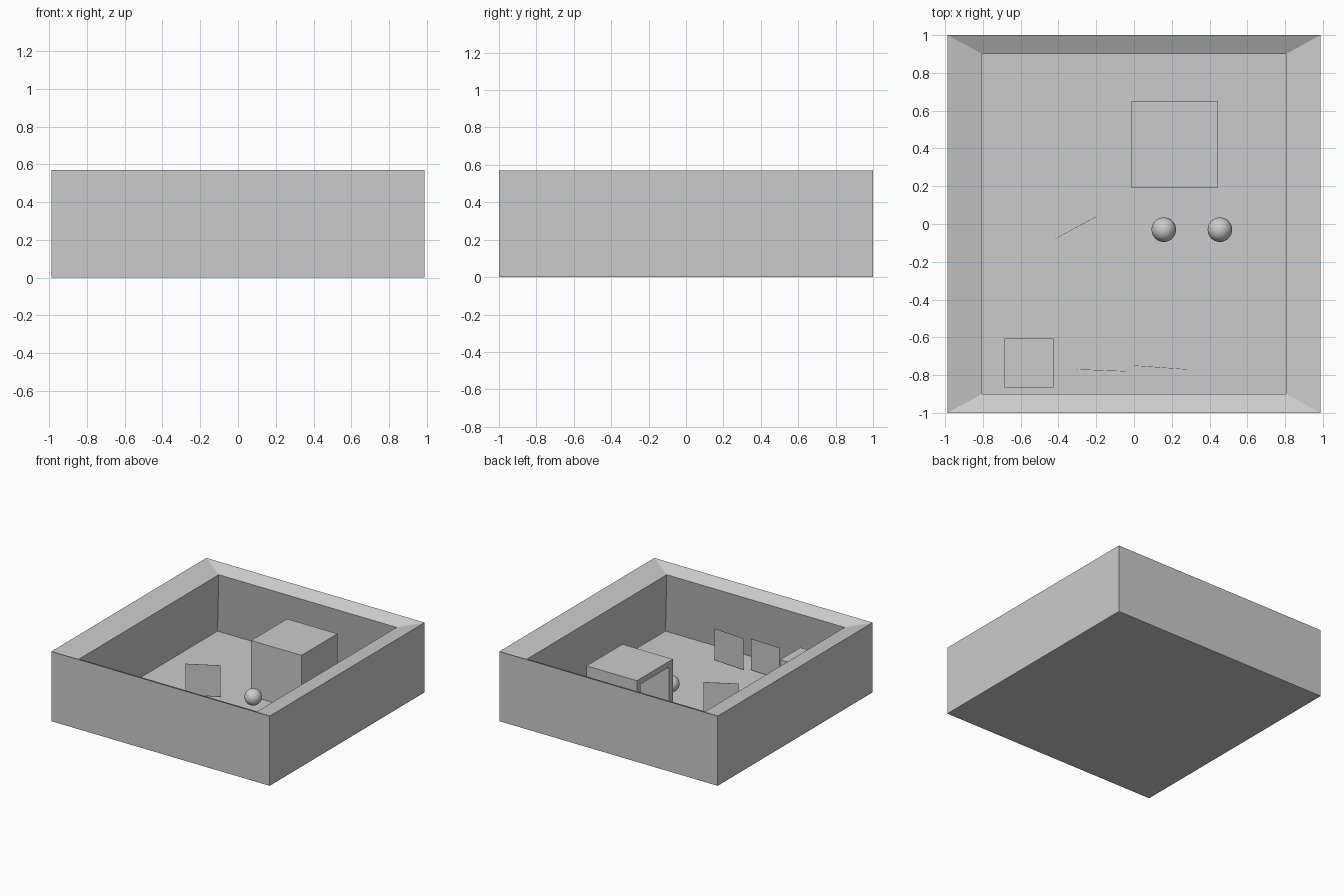
import bpy
import bmesh
from math import atan2, hypot

cube = bpy.data.objects.get("Cube")
if cube:
    bpy.data.objects.remove(cube, do_unlink=True)

grey = bpy.data.materials.new("plain_grey")
grey.use_nodes = True
grey.diffuse_color = (0.6, 0.6, 0.6, 1)
grey.node_tree.nodes["Principled BSDF"].inputs["Base Color"].default_value = (0.6, 0.6, 0.6, 1)


def finish(name, bm, location=(0, 0, 0), turn=0):
    """Turn a bmesh into a named object with the shared material."""
    mesh = bpy.data.meshes.new(name)
    bm.to_mesh(mesh)
    bm.free()
    mesh.materials.append(grey)
    obj = bpy.data.objects.new(name, mesh)
    obj.location = location
    obj.rotation_euler.z = turn
    bpy.context.collection.objects.link(obj)
    return obj


def box(size):
    bm = bmesh.new()
    bmesh.ops.create_cube(bm, size=1)
    bmesh.ops.scale(bm, vec=size, verts=bm.verts)
    return bm


# Walled tray: rings from the underside, up the outside, over the sloped rim, down to the floor
bm = bmesh.new()
rings = []
for hx, hy, z in [(0.987, 1, 0), (0.987, 1, 0.57), (0.804, 0.9, 0.52), (0.875, 0.985, 0.008)]:
    rings.append([bm.verts.new((sx * hx, sy * hy, z))
                  for sx, sy in [(-1, -1), (1, -1), (1, 1), (-1, 1)]])
for low, high in zip(rings, rings[1:]):
    for i in range(4):
        j = (i + 1) % 4
        bm.faces.new((low[i], low[j], high[j], high[i]))
bm.faces.new(rings[0][::-1])
bm.faces.new(rings[-1])
finish("walled_tray", bm)

# Hollow hut with its opening towards -x
bm = box((0.455, 0.463, 0.455))
bm.normal_update()
door = [f for f in bm.faces if f.normal.x < -0.9]
bmesh.ops.inset_region(bm, faces=door, thickness=0.067)
inner = bmesh.ops.extrude_discrete_faces(bm, faces=door)["faces"]
bmesh.ops.translate(bm, vec=(0.388, 0, 0), verts=inner[0].verts)
finish("hollow_hut", bm, (0.214, 0.421, 0.238))

# Small solid crate in the front corner
finish("crate", box((0.26, 0.26, 0.257)), (-0.556, -0.737, 0.138))

# Upright thin panels, given by their two end points
panels = {
    "middle_panel": ((-0.42, -0.08), (-0.19, 0.045)),
    "front_panel_left": ((0.004, -0.75), (0.28, -0.77)),
    "front_panel_right": ((-0.305, -0.77), (-0.044, -0.78)),
}
for name, ((ax, ay), (bx, by)) in panels.items():
    bm = box((hypot(bx - ax, by - ay), 0.002, 0.256))
    finish(name, bm, ((ax + bx) / 2, (ay + by) / 2, 0.142), atan2(by - ay, bx - ax))

# Two smooth balls
for name, x in [("ball_right", 0.158), ("ball_left", 0.455)]:
    bm = bmesh.new()
    bmesh.ops.create_uvsphere(bm, u_segments=32, v_segments=16, radius=0.065)
    for face in bm.faces:
        face.smooth = True
    finish(name, bm, (x, -0.03, 0.135))
